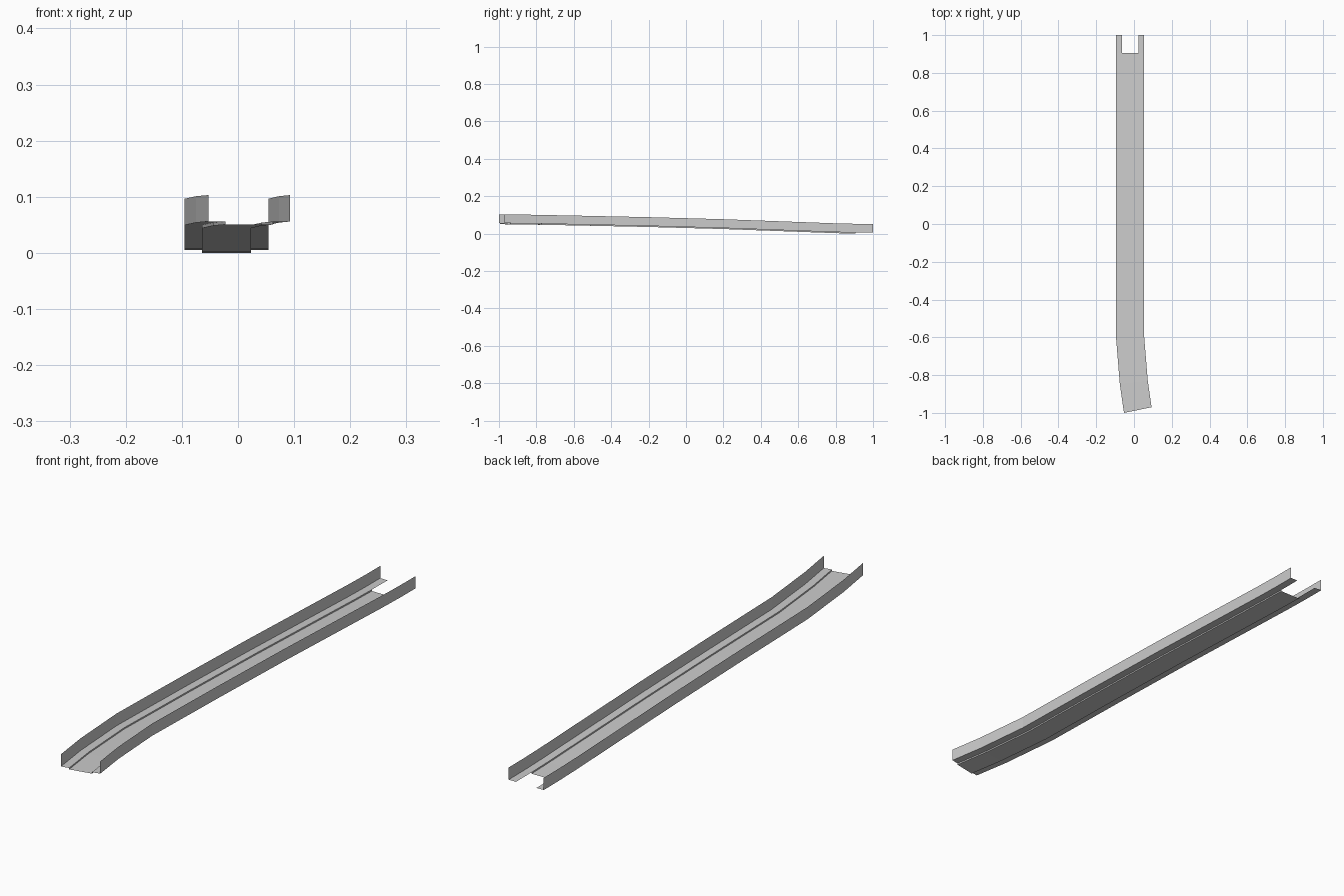
import bpy
from math import radians, cos, sin

if "Cube" in bpy.data.objects:
    bpy.data.objects.remove(bpy.data.objects["Cube"])

# Path stations: centre x, y, rail base height, heading (degrees)
PATH = [
    (-0.0205, 1.0, 0.0050, 0),
    (-0.0205, 0.905, 0.0055, 0),
    (-0.0205, 0.80, 0.0080, 0),
    (-0.0205, 0.20, 0.0300, 0),
    (-0.0205, -0.20, 0.0410, 0),
    (-0.0205, -0.60, 0.0495, 1.5),
    (-0.0010, -0.84, 0.0540, 7),
    (0.0200, -0.985, 0.0560, 11.5),
]


def sweep(name, profile, path):
    """Sweep an open profile of (across, up) points along the path."""
    verts = []
    for cx, y, z, deg in path:
        a = radians(deg)
        for across, up in profile:
            verts.append((cx + across * cos(a), y + across * sin(a), z + up))
    n = len(profile)
    faces = [(r * n + i, (r + 1) * n + i, (r + 1) * n + i + 1, r * n + i + 1)
             for r in range(len(path) - 1) for i in range(n - 1)]
    mesh = bpy.data.meshes.new(name)
    mesh.from_pydata(verts, [], faces)
    mesh.update()
    obj = bpy.data.objects.new(name, mesh)
    bpy.context.collection.objects.link(obj)
    return obj


HALF, INNER, WALL, DROP = 0.0745, 0.0435, 0.0470, 0.0055

# Side walls with inward flanges, full length
sweep("left_rail", [(-HALF, WALL), (-HALF, 0), (-INNER, 0)], PATH)
sweep("right_rail", [(INNER, 0), (HALF, 0), (HALF, WALL)], PATH)

# Recessed floor, stopping short of the back end
sweep("floor_channel",
      [(-INNER, 0), (-INNER, -DROP), (INNER, -DROP), (INNER, 0)], PATH[1:])
